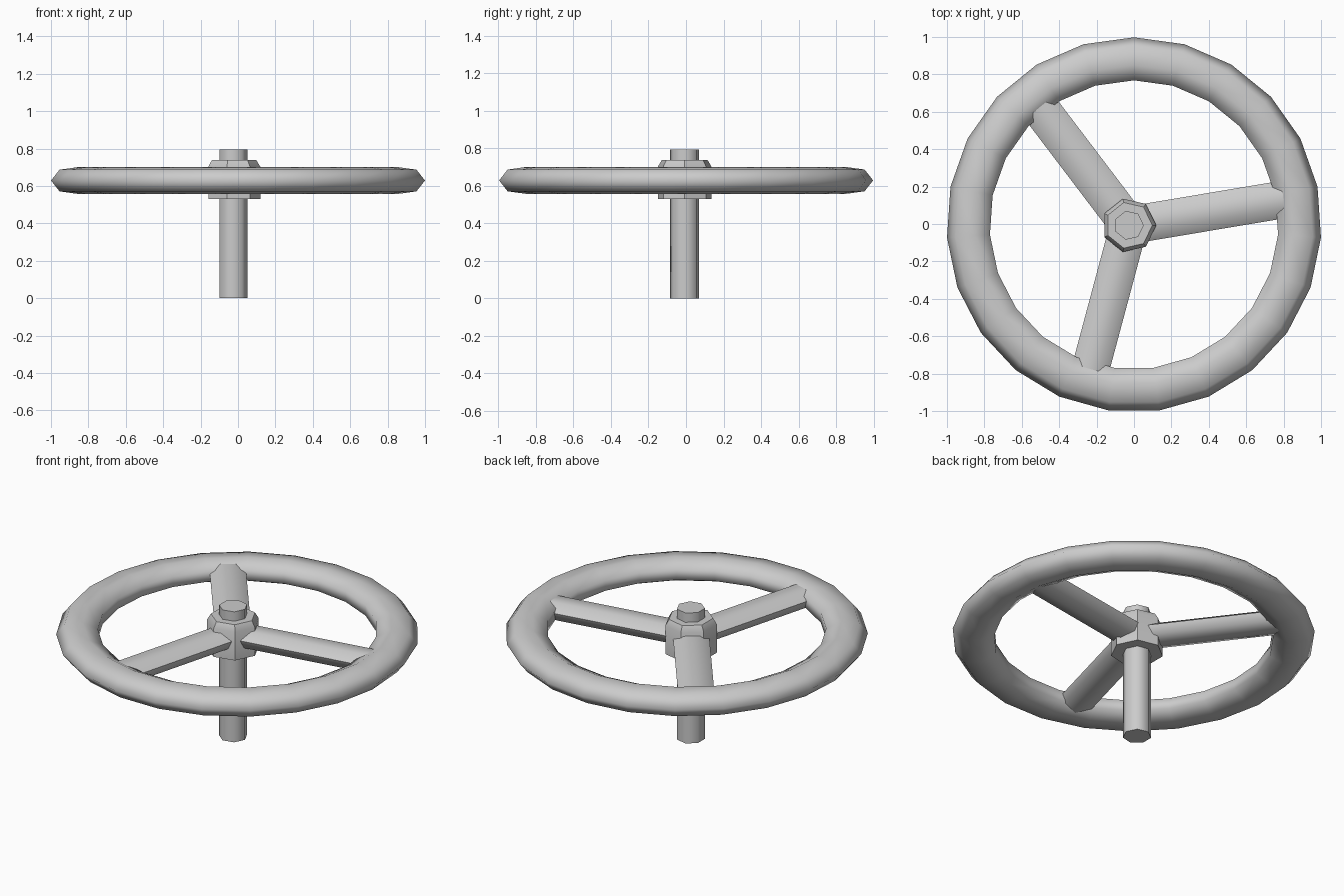
import bpy, bmesh
from math import sin, cos, pi, radians
from mathutils import Matrix

if "Cube" in bpy.data.objects:
    bpy.data.objects.remove(bpy.data.objects["Cube"])

HUB = (-0.027, -0.007)   # hub sits slightly off the rim centre
N = 7                    # sides of every round section


def make(name, bm, angle):
    bmesh.ops.recalc_face_normals(bm, faces=bm.faces)
    me = bpy.data.meshes.new(name)
    bm.to_mesh(me)
    bm.free()
    ob = bpy.data.objects.new(name, me)
    bpy.context.collection.objects.link(ob)
    bpy.ops.object.select_all(action='DESELECT')
    ob.select_set(True)
    bpy.context.view_layer.objects.active = ob
    bpy.ops.object.shade_smooth_by_angle(angle=radians(angle))
    return ob


def stack(bm, rings):
    """Capped 7-sided column through rings of (z, x radius, y radius)."""
    loops = [[bm.verts.new((rx * cos(2 * pi * i / N), ry * sin(2 * pi * i / N), z))
              for i in range(N)] for z, rx, ry in rings]
    for a, b in zip(loops, loops[1:]):
        for i in range(N):
            j = (i + 1) % N
            bm.faces.new((a[i], a[j], b[j], b[i]))
    bm.faces.new(loops[0])
    bm.faces.new(loops[-1])


# Rim: 23 segments around, flattened 7-sided section
bm = bmesh.new()
SEG, R, A, B = 23, 0.881, 0.121, 0.074
rim = []
for s in range(SEG):
    t = pi / 2 + 2 * pi * s / SEG
    rim.append([])
    for i in range(N):
        p = 2 * pi * i / N
        r = R + A * cos(p)
        rim[-1].append(bm.verts.new((r * cos(t), r * sin(t) - 0.004, 0.629 + B * sin(p))))
for s in range(SEG):
    a, b = rim[s], rim[(s + 1) % SEG]
    for i in range(N):
        j = (i + 1) % N
        bm.faces.new((a[i], a[j], b[j], b[i]))
make("rim", bm, 80)

# Valve stem
bm = bmesh.new()
stack(bm, [(0, 0.079, 0.079), (0.795, 0.079, 0.079)])
make("stem", bm, 60).location = (*HUB, 0)

# Hub with a chamfered top
bm = bmesh.new()
stack(bm, [(0.53, 0.146, 0.146), (0.703, 0.146, 0.146), (0.738, 0.125, 0.125)])
make("hub", bm, 30).location = (*HUB, 0)

# Spokes: flattened bars running from the hub into the rim
for k, ang in enumerate((9.5, 127.2, 255)):
    bm = bmesh.new()
    stack(bm, [(0.03, 0.058, 0.103), (0.87, 0.058, 0.103)])
    ob = make(f"spoke_{k + 1}", bm, 60)
    ob.matrix_world = (Matrix.Translation((*HUB, 0.629))
                       @ Matrix.Rotation(radians(ang), 4, 'Z')
                       @ Matrix.Rotation(pi / 2, 4, 'Y'))
